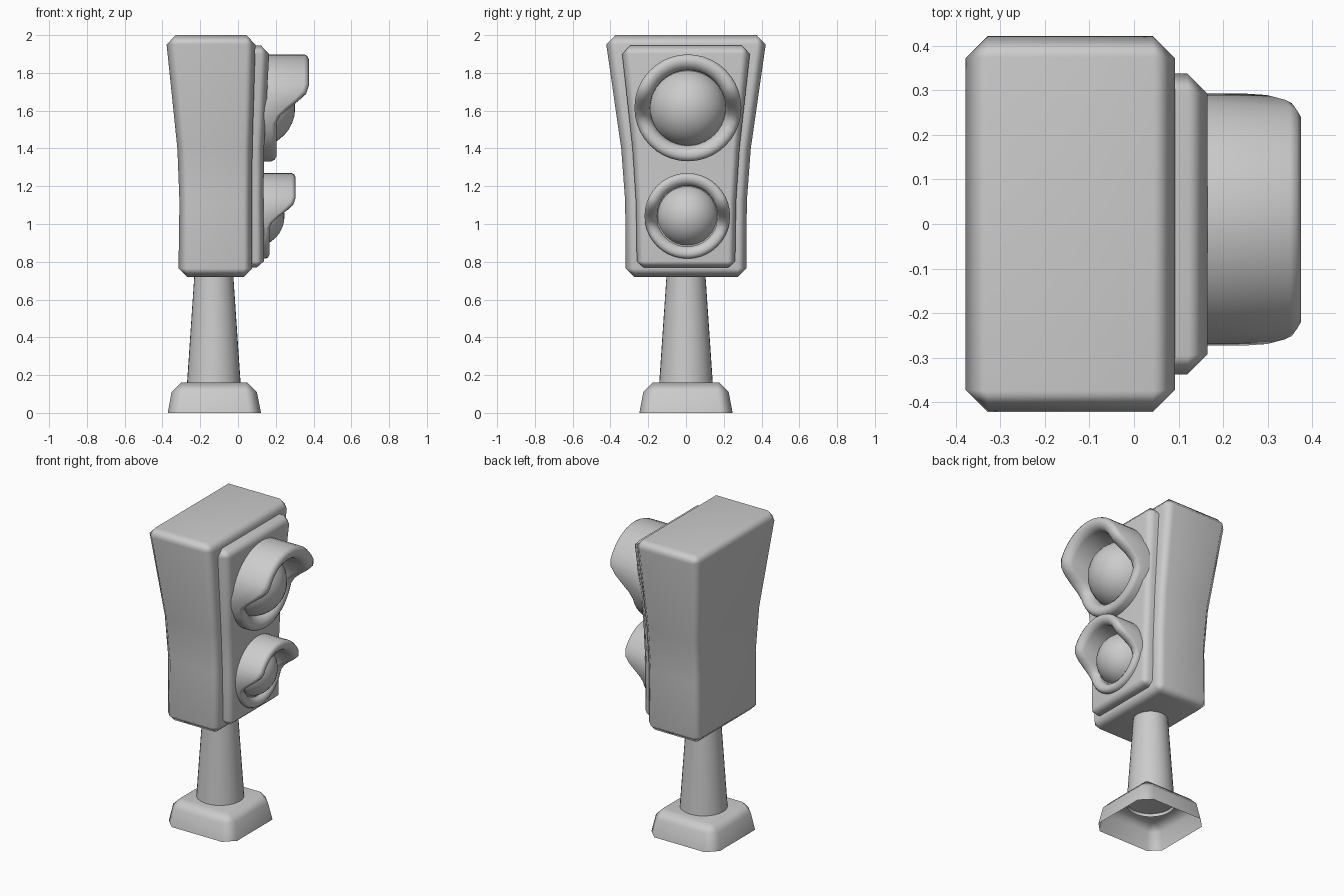
import bpy, bmesh, math

if "Cube" in bpy.data.objects:
    bpy.data.objects.remove(bpy.data.objects["Cube"])


def finish(name, bm, weighted=False, angle=60):
    bmesh.ops.remove_doubles(bm, verts=bm.verts, dist=1e-5)
    bmesh.ops.recalc_face_normals(bm, faces=bm.faces)
    me = bpy.data.meshes.new(name)
    bm.to_mesh(me)
    bm.free()
    ob = bpy.data.objects.new(name, me)
    bpy.context.collection.objects.link(ob)
    bpy.ops.object.select_all(action='DESELECT')
    ob.select_set(True)
    bpy.context.view_layer.objects.active = ob
    bpy.ops.object.shade_smooth_by_angle(angle=math.radians(angle))
    if weighted:
        ob.modifiers.new("weighted", 'WEIGHTED_NORMAL')
    return ob


def bridge(bm, rings):
    n = len(rings[0])
    for a, b in zip(rings, rings[1:]):
        for i in range(n):
            j = (i + 1) % n
            bm.faces.new((a[i], a[j], b[j], b[i]))


def loft(name, sections, cap_bottom=True):
    """Chamfered-rectangle sections: (z, x_min, x_max, half_y, corner_cut)."""
    bm = bmesh.new()
    rings = []
    for z, x0, x1, h, c in sections:
        pts = [(x0 + c, -h), (x1 - c, -h), (x1, -h + c), (x1, h - c),
               (x1 - c, h), (x0 + c, h), (x0, h - c), (x0, -h + c)]
        rings.append([bm.verts.new((x, y, z)) for x, y in pts])
    bridge(bm, rings)
    bm.faces.new(rings[-1])
    if cap_bottom:
        bm.faces.new(rings[0])
    return finish(name, bm, True)


def visor(name, x, y, z, s):
    """Hooded ring: wall cross-section swept round the lens, long at the top."""
    bm = bmesh.new()
    n, R = 40, 0.283
    # (radius, distance back from the front rim); None is the back edge
    profile = [(R, None), (R, 0.025), (R - 0.008, 0.009), (R - 0.025, 0),
               (R - 0.048, 0.003), (R - 0.07, 0.018), (R - 0.083, 0.045), (R - 0.085, None)]
    rings = []
    for r, back in profile:
        ring = []
        for i in range(n):
            a = 2 * math.pi * i / n
            t = min(1, max(0, (math.sin(a) + 0.32) / 0.75))
            front = 0.063 + 0.172 * t * t * (3 - 2 * t)
            d = -0.04 if back is None else front - back
            ring.append(bm.verts.new((x + s * d, y + s * r * math.cos(a), z + s * r * math.sin(a))))
        rings.append(ring)
    bridge(bm, rings)
    return finish(name, bm, angle=80)


def lens(name, x, y, z, r):
    bm = bmesh.new()
    bmesh.ops.create_uvsphere(bm, u_segments=32, v_segments=16, radius=r)
    ob = finish(name, bm)
    ob.location = (x, y, z)
    ob.rotation_euler = (0, math.pi / 2, 0)


# Flared housing with chamfered edges
loft("housing", [
    (0.72, -0.27, 0.03, 0.275, 0),
    (0.765, -0.315, 0.075, 0.32, 0.045),
    (1.12, -0.31, 0.073, 0.322, 0.045),
    (1.40, -0.321, 0.076, 0.343, 0.046),
    (1.95, -0.378, 0.092, 0.422, 0.05),
    (2.0, -0.33, 0.044, 0.374, 0)])

# Raised front panel following the flare
loft("front_panel", [
    (0.77, -0.05, 0.10, 0.225, 0),
    (0.803, -0.09, 0.138, 0.26, 0.038),
    (1.12, -0.09, 0.135, 0.265, 0.038),
    (1.40, -0.09, 0.138, 0.283, 0.04),
    (1.90, -0.09, 0.165, 0.338, 0.046),
    (1.945, -0.05, 0.122, 0.295, 0)])

# Two lamps: hooded visor and domed lens
for label, x, y, z, s in (("upper", 0.14, 0.01, 1.615, 1.0),
                          ("lower", 0.116, 0.007, 1.043, 0.8)):
    visor(label + "_visor", x, y, z, s)
    lens(label + "_lens", x - 0.045 * s, y, z, 0.208 * s)

# Tapered hollow pole
bm = bmesh.new()
bmesh.ops.create_cone(bm, cap_ends=False, segments=32, radius1=0.143, radius2=0.101, depth=0.62)
pole = finish("pole", bm)
pole.location = (-0.128, 0, 0.45)

# Open-bottomed foot
loft("foot", [
    (0, -0.372, 0.122, 0.247, 0.065),
    (0.11, -0.352, 0.10, 0.226, 0.06),
    (0.16, -0.30, 0.05, 0.177, 0.012)], cap_bottom=False)
